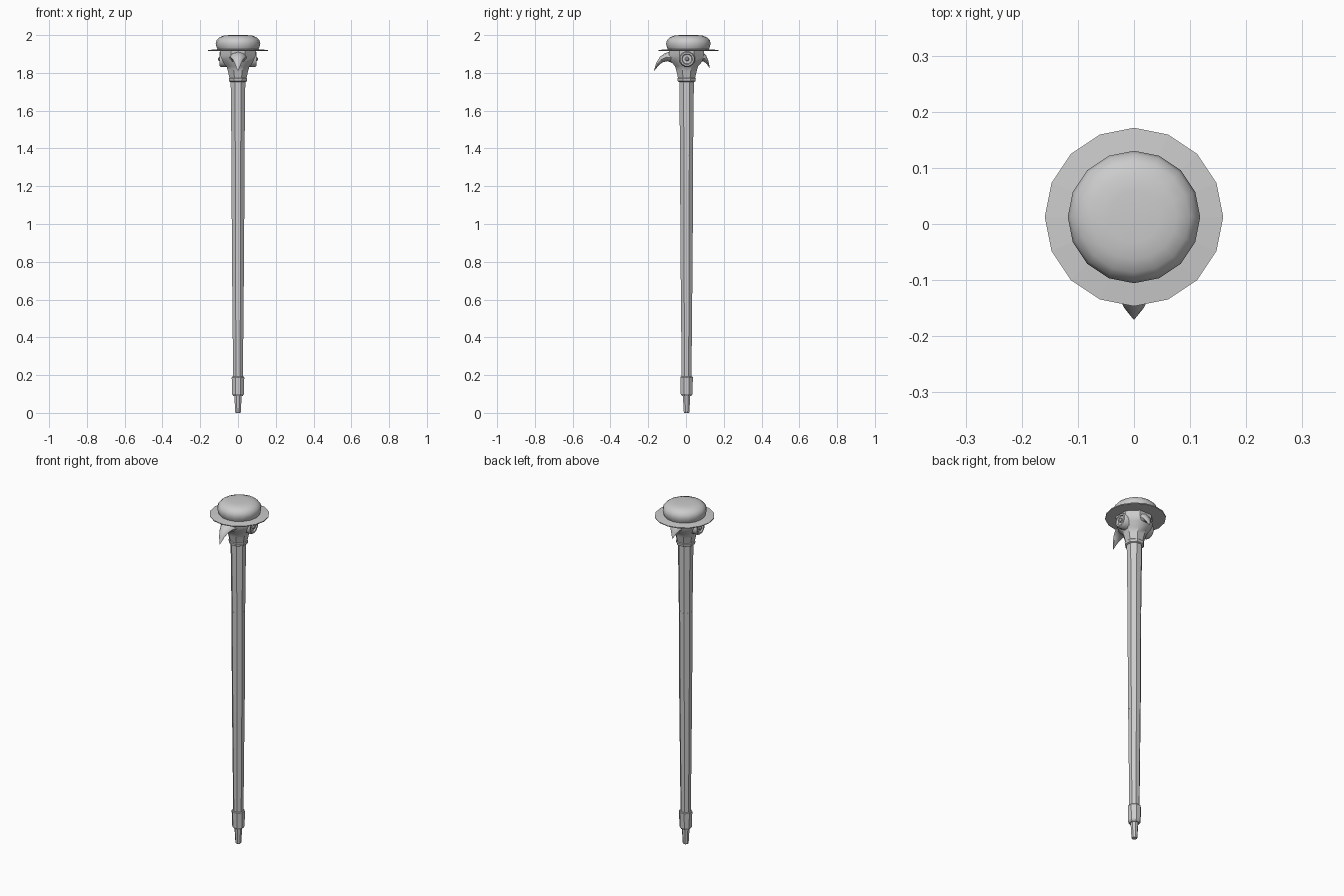
import bpy, bmesh, math
from mathutils import Vector, Matrix

if "Cube" in bpy.data.objects:
    bpy.data.objects.remove(bpy.data.objects["Cube"])


def make(name, rings, smooth=False, mat=None):
    """Skin a list of equal-length vertex rings and cap both ends."""
    bm = bmesh.new()
    loops = [[bm.verts.new(p) for p in ring] for ring in rings]
    n = len(loops[0])
    for a, b in zip(loops, loops[1:]):
        for i in range(n):
            j = (i + 1) % n
            bm.faces.new((a[i], a[j], b[j], b[i]))
    bm.faces.new(loops[0][::-1])
    bm.faces.new(loops[-1])
    if mat:
        bm.transform(mat)
    bmesh.ops.recalc_face_normals(bm, faces=bm.faces)
    me = bpy.data.meshes.new(name)
    bm.to_mesh(me)
    bm.free()
    ob = bpy.data.objects.new(name, me)
    bpy.context.collection.objects.link(ob)
    if smooth:
        bpy.ops.object.select_all(action='DESELECT')
        ob.select_set(True)
        bpy.context.view_layer.objects.active = ob
        bpy.ops.object.shade_smooth_by_angle(angle=math.radians(40))
    return ob


def lathe(name, profile, n=8, cy=0.003, turn=0.5, smooth=False, mat=None):
    """Turned part: profile of (radius, height)."""
    ang = [2 * math.pi * (i + turn) / n for i in range(n)]
    rings = [[(r * math.cos(a), cy + r * math.sin(a), z) for a in ang]
             for r, z in profile]
    return make(name, rings, smooth, mat)


def horn(name, sections, n=8):
    """Curved tapering part: sections of (top y, top z, bottom y, bottom z, half width)."""
    rings = []
    for ty, tz, by, bz, w in sections:
        t, b = Vector((0, ty, tz)), Vector((0, by, bz))
        c, h = (t + b) / 2, (t - b) / 2
        rings.append([c + h * math.cos(2 * math.pi * i / n)
                      + Vector((w * math.sin(2 * math.pi * i / n), 0, 0))
                      for i in range(n)])
    return make(name, rings, True)


# Tip, ferrule and three shaft sections
lathe("tip", [(0.014, 0.0), (0.016, 0.004), (0.021, 0.09), (0.021, 0.1)])
lathe("ferrule", [(0.027, 0.09), (0.034, 0.1), (0.036, 0.188), (0.033, 0.192)])
lathe("lower_shaft", [(0.028, 0.19), (0.034, 0.77)])
lathe("middle_shaft", [(0.0345, 0.768), (0.0375, 1.36)])
lathe("upper_shaft", [(0.037, 1.355), (0.042, 1.76)])

# Collar and head
lathe("collar", [(0.045, 1.753), (0.051, 1.756), (0.053, 1.77), (0.048, 1.775)])
lathe("head", [(0.047, 1.765), (0.058, 1.81), (0.066, 1.835), (0.09, 1.86),
               (0.1, 1.89), (0.1, 1.92)], smooth=True)

# Beak sweeping forward and down
horn("beak", [(-0.03, 1.915, -0.03, 1.82, 0.055),
              (-0.08, 1.913, -0.06, 1.845, 0.05),
              (-0.11, 1.905, -0.095, 1.862, 0.04),
              (-0.137, 1.886, -0.122, 1.857, 0.028),
              (-0.157, 1.855, -0.143, 1.842, 0.017),
              (-0.17, 1.812, -0.167, 1.812, 0.002)])

# Crest hooking down at the back
horn("crest", [(0.04, 1.915, 0.04, 1.82, 0.05),
               (0.09, 1.912, 0.065, 1.85, 0.045),
               (0.108, 1.89, 0.09, 1.862, 0.032),
               (0.119, 1.862, 0.106, 1.852, 0.018),
               (0.126, 1.829, 0.123, 1.829, 0.002)])

# Round goggles, one each side: rim with recessed lens and centre stud
for side, label in ((1, "right"), (-1, "left")):
    place = (Matrix.Translation((0, 0.006, 1.873))
             @ Matrix.Rotation(side * math.pi / 2, 4, 'Y'))
    lathe("goggle_" + label, [(0.043, 0.05), (0.043, 0.09), (0.037, 0.099),
                              (0.029, 0.099), (0.025, 0.091)],
          n=12, cy=0, smooth=True, mat=place)
    lathe("lens_stud_" + label, [(0.012, 0.088), (0.012, 0.1), (0.006, 0.105)],
          cy=0, smooth=True, mat=place)

# Hat brim and crown
lathe("hat_brim", [(0.1, 1.915), (0.158, 1.916), (0.159, 1.921), (0.1, 1.926)],
      n=16, cy=0.0125, turn=0)
lathe("hat_crown", [(0.106, 1.92), (0.113, 1.935), (0.118, 1.955), (0.113, 1.974),
                    (0.099, 1.988), (0.076, 1.997), (0.046, 2.0)],
      n=16, cy=0.0125, turn=0, smooth=True)
